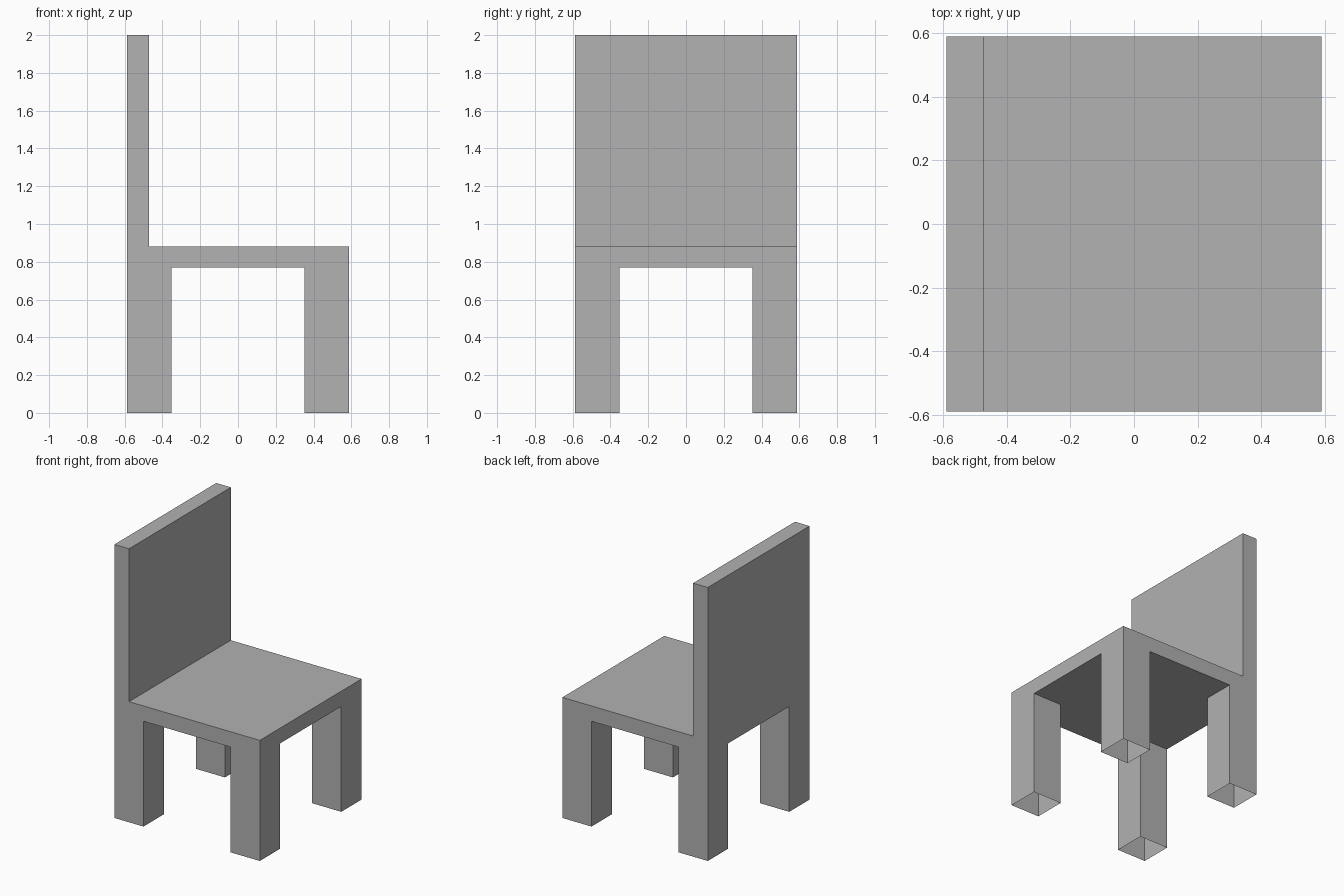
import bpy
import bmesh
from mathutils import Matrix, Vector

if "Cube" in bpy.data.objects:
    bpy.data.objects.remove(bpy.data.objects["Cube"], do_unlink=True)

HALF = 0.588        # half width of the seat
LEG = 0.353         # inner face of the legs
BACK = -0.47        # front face of the backrest
UNDER, SEAT, TOP = 0.77, 0.882, 2.0

# Plain grey material
grey = bpy.data.materials.new("plain grey")
grey.use_nodes = True
colour = (0.445, 0.445, 0.445, 1)
grey.diffuse_color = colour
grey.node_tree.nodes["Principled BSDF"].inputs["Base Color"].default_value = colour


def pull(bm, faces, dz):
    """Extrude a patch of faces vertically and return the end faces."""
    out = bmesh.ops.extrude_face_region(bm, geom=faces)["geom"]
    bmesh.ops.translate(bm, vec=(0, 0, dz),
                        verts=[v for v in out if isinstance(v, bmesh.types.BMVert)])
    old = [f for f in faces if f.is_valid]
    if old:
        bmesh.ops.delete(bm, geom=old, context='FACES_ONLY')
    return [f for f in out if isinstance(f, bmesh.types.BMFace)]


# Seat slab, scored where the legs and backrest grow out of it
bm = bmesh.new()
size = Vector((2 * HALF, 2 * HALF, SEAT - UNDER))
bmesh.ops.create_cube(bm, size=1, matrix=Matrix.Translation((0, 0, (SEAT + UNDER) / 2))
                      @ Matrix.Diagonal(size).to_4x4())
for axis, cut in ((0, BACK), (0, -LEG), (0, LEG), (1, -LEG), (1, LEG)):
    normal = Vector((0, 0, 0))
    normal[axis] = 1
    bmesh.ops.bisect_plane(bm, geom=bm.verts[:] + bm.edges[:] + bm.faces[:],
                           plane_co=normal * cut, plane_no=normal)

# Backrest
bm.normal_update()
pull(bm, [f for f in bm.faces if f.normal.z > 0.9
          and f.calc_center_median().x < BACK], TOP - SEAT)

# Four hollow legs, open at the floor
for sx in (-1, 1):
    for sy in (-1, 1):
        bm.normal_update()
        patch = []
        for f in bm.faces:
            c = f.calc_center_median()
            if f.normal.z < -0.9 and c.x * sx > LEG and c.y * sy > LEG:
                patch.append(f)
        ends = pull(bm, patch, -UNDER)
        bmesh.ops.delete(bm, geom=ends, context='FACES')

# Merge coplanar faces into clean flat panels
bmesh.ops.recalc_face_normals(bm, faces=bm.faces[:])
bmesh.ops.dissolve_limit(bm, angle_limit=0.01, verts=bm.verts[:], edges=bm.edges[:])

mesh = bpy.data.meshes.new("chair")
bm.to_mesh(mesh)
bm.free()
mesh.materials.append(grey)
bpy.context.collection.objects.link(bpy.data.objects.new("chair", mesh))
